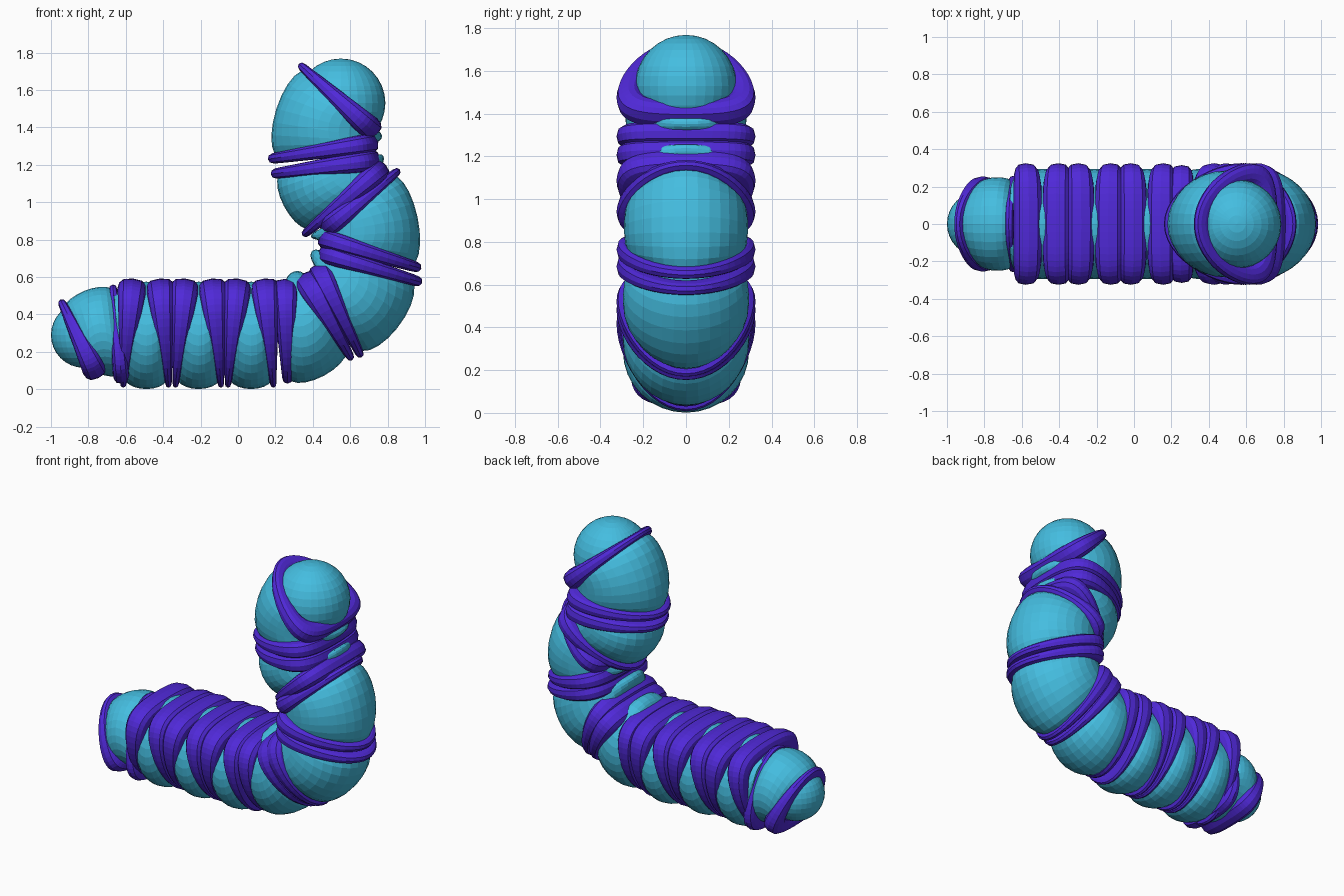
import bpy, bmesh
from math import sin, cos, pi, copysign
from mathutils import Vector

if "Cube" in bpy.data.objects:
    bpy.data.objects.remove(bpy.data.objects["Cube"])


def material(name, rgb):
    m = bpy.data.materials.new(name)
    m.diffuse_color = (*rgb, 1)
    m.use_nodes = True
    m.node_tree.nodes["Principled BSDF"].inputs["Base Color"].default_value = m.diffuse_color
    return m


TEAL = material("teal", (0.058, 0.51, 0.745))
PURPLE = material("purple", (0.08, 0.022, 0.69))
Y = Vector((0, 1, 0))
EGG = 0.4    # how far the widest point of a ring shifts to the inner side


def xz(p):
    return Vector((p[0], 0, p[1]))


def loft(name, rows, mat, closed):
    """Skin equal-length vertex loops; closed joins last to first, otherwise caps the ends."""
    bm = bmesh.new()
    vs = [[bm.verts.new(p) for p in r] for r in rows]
    n = len(vs[0])
    for i in range(len(vs) if closed else len(vs) - 1):
        a, b = vs[i], vs[(i + 1) % len(vs)]
        for j in range(n):
            k = (j + 1) % n
            bm.faces.new((a[j], a[k], b[k], b[j]))
    if not closed:
        bm.faces.new(vs[0][::-1])
        bm.faces.new(vs[-1])
    bmesh.ops.recalc_face_normals(bm, faces=bm.faces)
    me = bpy.data.meshes.new(name)
    bm.to_mesh(me)
    bm.free()
    me.materials.append(mat)
    bpy.context.collection.objects.link(bpy.data.objects.new(name, me))


def ring(name, out, inn, w_out, w_in, yr, rt=0.055):
    """Egg-shaped tilted band, thicker on the inner side of the bend."""
    o, i = xz(out), xz(inn)
    c, u, a = (o + i) / 2, (o - i).normalized(), (o - i).length / 2
    n = u.cross(Y)
    rows = []
    for s in range(48):
        t = 2 * pi * s / 48
        e = cos(t) - EGG * sin(t) ** 2
        h = (w_in + (w_out - w_in) * (1 + e) / 2) / 2
        row = []
        for q in range(12):
            f = 2 * pi * q / 12
            d = rt * (cos(f) - 1)
            side = copysign(abs(sin(f)) ** 0.65, sin(f))
            row.append(c + u * (a + d) * e + Y * (yr + d) * sin(t) + n * h * side)
        rows.append(row)
    loft(name, rows, PURPLE, True)


def segment(name, r0, r1, mid_out, mid_in, yr):
    """Bulging body segment fanned between two rings."""
    def inset(r):
        o, i = xz(r[0]), xz(r[1])
        return o.lerp(i, 0.1), i.lerp(o, 0.08), r[4] * 0.8
    (o0, i0, y0), (o1, i1, y1) = inset(r0), inset(r1)
    mo, mi = xz(mid_out), xz(mid_in)
    rows = []
    for s in range(11):
        t = (1 - cos(pi * s / 10)) / 2
        b = sin(pi * s / 10)
        o = o0.lerp(o1, t) + (mo - o0.lerp(o1, 0.5)) * b
        i = i0.lerp(i1, t) + (mi - i0.lerp(i1, 0.5)) * b
        y = y0 + (y1 - y0) * t + (yr - (y0 + y1) / 2) * b
        c, h = (o + i) / 2, (o - i) / 2
        row = []
        for k in range(32):
            a = 2 * pi * k / 32
            e = cos(a) - EGG * (1 - b) * sin(a) ** 2
            row.append(c + h * e + Y * y * sin(a))
        rows.append(row)
    loft(name, rows, TEAL, False)


def ball(name, loc, r):
    bpy.ops.mesh.primitive_uv_sphere_add(segments=32, ring_count=16, radius=r, location=loc)
    ob = bpy.context.object
    ob.name = name
    ob.data.materials.append(TEAL)


# rings, tail to head: outer tip, inner tip, outer width, inner width, y radius
rings = [
    ((-0.95, 0.48), (-0.745, 0.06), 0.05, 0.13, 0.255),
    ((-0.67, 0.56), (-0.62, 0.03), 0.05, 0.09, 0.26),
]
for x in (-0.49, -0.21, 0.07):      # straight middle
    rings += [((x - 0.125, 0.008), (x - 0.072, 0.592), 0.04, 0.155, 0.325),
              ((x + 0.12, 0.008), (x + 0.072, 0.592), 0.04, 0.155, 0.325)]
rings += [
    ((0.265, 0.03), (0.25, 0.59), 0.06, 0.14, 0.315),
    ((0.61, 0.155), (0.35, 0.62), 0.05, 0.15, 0.325),
    ((0.66, 0.17), (0.42, 0.67), 0.05, 0.13, 0.325),
    ((0.985, 0.57), (0.43, 0.735), 0.06, 0.11, 0.325),
    ((0.98, 0.645), (0.43, 0.815), 0.06, 0.11, 0.325),
    ((0.865, 1.175), (0.45, 0.84), 0.05, 0.12, 0.325),
    ((0.345, 0.82), (0.79, 1.20), 0.05, 0.12, 0.325),
    ((0.175, 1.15), (0.76, 1.23), 0.06, 0.12, 0.325),
    ((0.16, 1.23), (0.75, 1.32), 0.06, 0.11, 0.325),
    ((0.325, 1.74), (0.745, 1.36), 0.05, 0.13, 0.325),
]
for k, r in enumerate(rings):
    ring(f"ring_{k + 1}", *r)

# body segments: first ring index, outer middle, inner middle, y radius
segments = [
    (0, (-0.78, 0.54), (-0.69, 0.07), 0.25),
    (1, (-0.635, 0.06), (-0.62, 0.54), 0.26),
    (2, (-0.49, 0.001), (-0.49, 0.575), 0.295),
    (4, (-0.21, 0.001), (-0.21, 0.575), 0.295),
    (6, (0.07, 0.001), (0.07, 0.575), 0.295),
    (8, (0.41, 0.05), (0.30, 0.63), 0.295),
    (10, (0.85, 0.325), (0.39, 0.73), 0.295),
    (12, (0.96, 0.92), (0.39, 0.82), 0.29),
    (14, (0.245, 0.98), (0.775, 1.25), 0.285),
    (16, (0.205, 1.50), (0.77, 1.35), 0.285),
]
for k, (i, mo, mi, yr) in enumerate(segments):
    r0, r1 = rings[i], rings[i + 1]
    if i == 1:               # the bend flips here, so swap tips
        r0 = (r0[1], r0[0], *r0[2:])
    segment(f"body_segment_{k + 1}", r0, r1, mo, mi, yr)

# end pieces
ball("head", (0.55, 0, 1.53), 0.238)
ball("tail_tip", (-0.825, 0, 0.29), 0.175)
